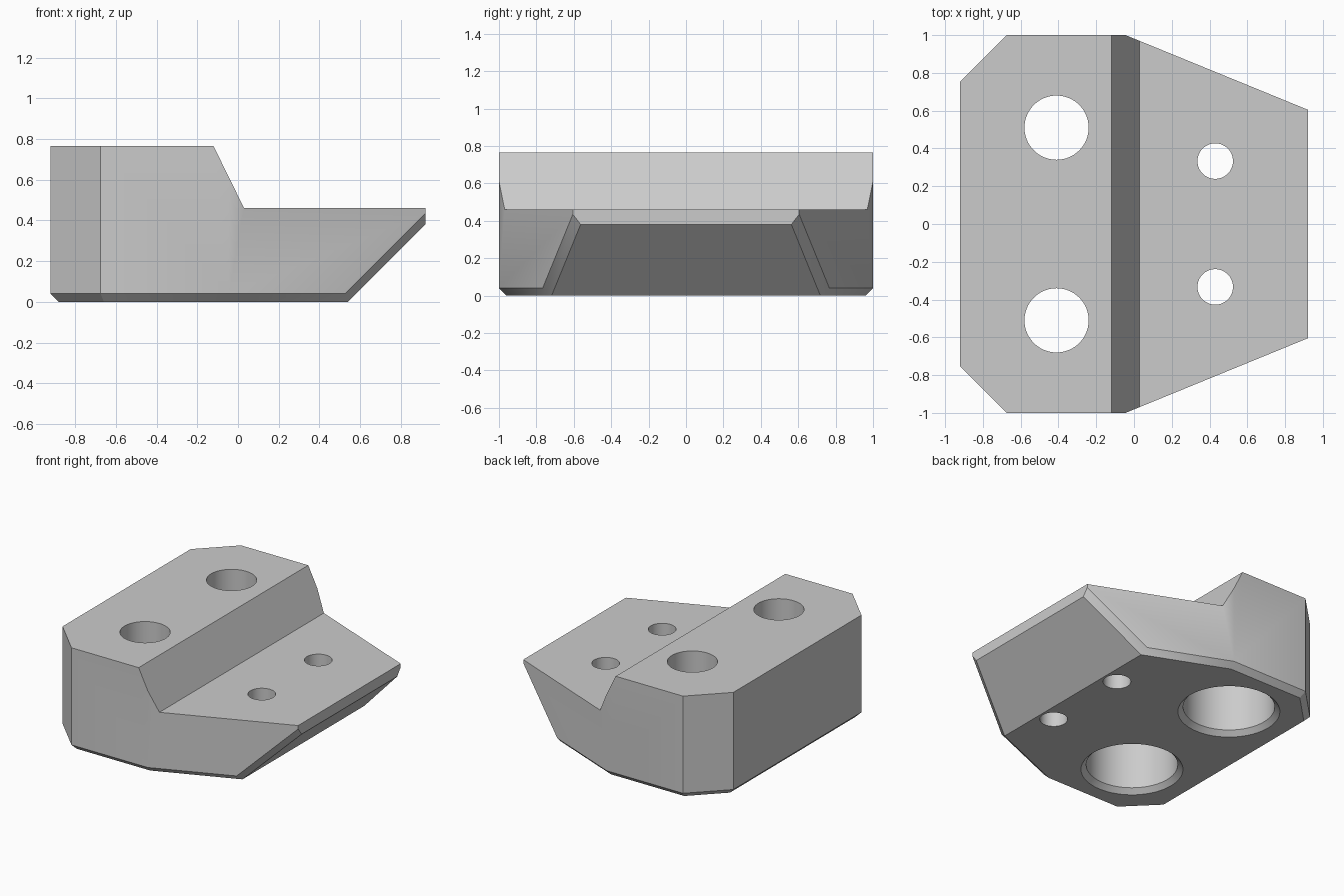
import bpy, bmesh, math
from mathutils import Vector

cube = bpy.data.objects.get("Cube")
if cube:
    bpy.data.objects.remove(cube, do_unlink=True)

grey = bpy.data.materials.new("plain_grey")
grey.use_nodes = True
grey.diffuse_color = (0.6, 0.6, 0.6, 1)
grey.node_tree.nodes["Principled BSDF"].inputs["Base Color"].default_value = (0.6, 0.6, 0.6, 1)


def to_object(bm, name):
    bmesh.ops.recalc_face_normals(bm, faces=bm.faces)
    mesh = bpy.data.meshes.new(name)
    bm.to_mesh(mesh)
    bm.free()
    mesh.materials.append(grey)
    obj = bpy.data.objects.new(name, mesh)
    bpy.context.collection.objects.link(obj)
    return obj


def stepped_block():
    # Side profile extruded across the full width
    profile = [(-0.92, 0), (0.54, 0), (0.92, 0.38), (0.92, 0.46),
               (0.03, 0.46), (-0.12, 0.765), (-0.92, 0.765)]
    bm = bmesh.new()
    face = bm.faces.new([bm.verts.new((x, -1, z)) for x, z in profile])
    new = bmesh.ops.extrude_face_region(bm, geom=[face])["geom"]
    bmesh.ops.translate(bm, vec=(0, 2, 0),
                        verts=[v for v in new if isinstance(v, bmesh.types.BMVert)])

    # Corner cuts at the tall end and tapers at the low end
    for side in (-1, 1):
        for (ax, ay), (bx, by) in [((-0.92, 0.755), (-0.675, 1)),
                                   ((-0.045, 1), (0.92, 0.605))]:
            normal = Vector((ay - by, side * (bx - ax), 0))
            cut = bmesh.ops.bisect_plane(
                bm, geom=bm.verts[:] + bm.edges[:] + bm.faces[:],
                plane_co=(ax, side * ay, 0), plane_no=normal, clear_outer=True)
            rim = [e for e in cut["geom_cut"] if isinstance(e, bmesh.types.BMEdge)]
            bmesh.ops.contextual_create(bm, geom=rim)
    bmesh.ops.recalc_face_normals(bm, faces=bm.faces)

    # Chamfer the lower rim and the sides of the sloping underside
    def under(f):
        return f.normal.z < -0.5
    rim = [e for e in bm.edges
           if sum(under(f) for f in e.link_faces) == 1
           and not all(v.co.x > 0.91 for v in e.verts)]
    bmesh.ops.bevel(bm, geom=rim, offset=0.04, offset_type='OFFSET',
                    segments=1, affect='EDGES')
    return to_object(bm, "stepped_block")


def turned_cutter(name, x, y, profile, sides=64):
    # Stack of rings (radius, height) closed at both ends
    bm = bmesh.new()
    rings = []
    for r, z in profile:
        rings.append([bm.verts.new((x + r * math.cos(math.tau * i / sides),
                                    y + r * math.sin(math.tau * i / sides), z))
                      for i in range(sides)])
    for a, b in zip(rings, rings[1:]):
        for i in range(sides):
            j = (i + 1) % sides
            bm.faces.new((a[i], a[j], b[j], b[i]))
    bm.faces.new(rings[0])
    bm.faces.new(rings[-1])
    return to_object(bm, name)


block = stepped_block()

# Counterbored bolt holes and plain small holes
bolt = [(0.345, -0.1), (0.345, 0), (0.31, 0.035), (0.31, 0.46), (0.17, 0.46), (0.17, 1)]
pin = [(0.094, -0.1), (0.094, 1)]
cutters = []
for side in (-1, 1):
    cutters.append(turned_cutter("bolt_hole_cutter", -0.41, side * 0.51, bolt))
    cutters.append(turned_cutter("small_hole_cutter", 0.43, side * 0.333, pin))

bpy.ops.object.select_all(action='DESELECT')
block.select_set(True)
bpy.context.view_layer.objects.active = block
for cutter in cutters:
    cutter.hide_render = True
    mod = block.modifiers.new("hole", 'BOOLEAN')
    mod.operation = 'DIFFERENCE'
    mod.solver = 'EXACT'
    mod.object = cutter
    bpy.ops.object.modifier_apply(modifier=mod.name)
    bpy.data.objects.remove(cutter, do_unlink=True)

bpy.ops.object.shade_smooth_by_angle(angle=math.radians(30))
